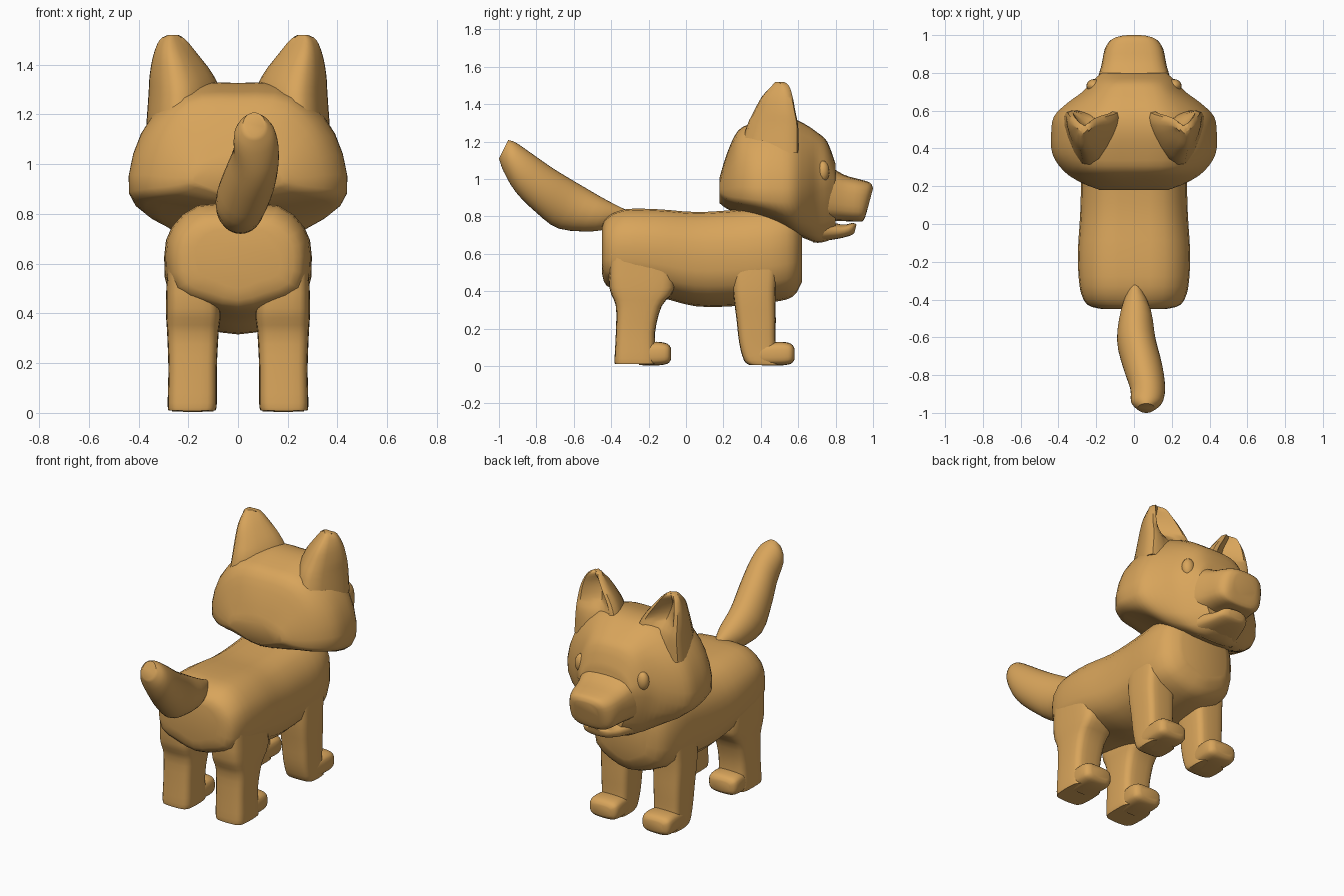
import bpy, bmesh, math
from mathutils import Vector

if "Cube" in bpy.data.objects:
    bpy.data.objects.remove(bpy.data.objects["Cube"])

fur = bpy.data.materials.new("tan fur")
fur.diffuse_color = (0.69, 0.375, 0.105, 1)
fur.use_nodes = True
fur.node_tree.nodes["Principled BSDF"].inputs["Base Color"].default_value = fur.diffuse_color


def spline(a, b, c, d, t):
    # Catmull-Rom: passes through every given point
    return 0.5 * (2 * b + (c - a) * t + (2 * a - 5 * b + 4 * c - d) * t * t
                  + (3 * b - a - 3 * c + d) * t ** 3)


def finish(name, bm):
    bmesh.ops.recalc_face_normals(bm, faces=bm.faces[:])
    me = bpy.data.meshes.new(name)
    bm.to_mesh(me)
    bm.free()
    me.materials.append(fur)
    ob = bpy.data.objects.new(name, me)
    bpy.context.collection.objects.link(ob)
    bpy.ops.object.select_all(action='DESELECT')
    ob.select_set(True)
    bpy.context.view_layer.objects.active = ob
    bpy.ops.object.shade_smooth_by_angle(angle=math.radians(45))
    return ob


def loft(name, rings, around=2, along=3, flip=1):
    rings = [[Vector((p[0] * flip, p[1], p[2])) for p in r] for r in rings]
    smooth = []
    for r in rings:
        n = len(r)
        smooth.append([spline(r[i - 1], r[i], r[(i + 1) % n], r[(i + 2) % n], k / around)
                       for i in range(n) for k in range(around)])
    last = len(smooth) - 1
    fine = []
    for i in range(last):
        q = [smooth[max(0, min(last, i + j))] for j in (-1, 0, 1, 2)]
        for k in range(along):
            fine.append([spline(*p, k / along) for p in zip(*q)])
    fine.append(smooth[-1])
    bm = bmesh.new()
    vs = [[bm.verts.new(p) for p in r] for r in fine]
    n = len(vs[0])
    for a, b in zip(vs, vs[1:]):
        for i in range(n):
            bm.faces.new((a[i], a[(i + 1) % n], b[(i + 1) % n], b[i]))
    bm.faces.new(vs[0])
    bm.faces.new(vs[-1])
    return finish(name, bm)


def mirrored(half):
    # half cross-section from top centre to bottom centre -> full loop
    return half + [(-x, y, z) for x, y, z in half[-2:0:-1]]


def squircle(e, n=16):
    f = lambda v: math.copysign(abs(v) ** e, v)
    return [(f(math.cos(2 * math.pi * i / n)), f(math.sin(2 * math.pi * i / n))) for i in range(n)]


def slanted(sections, e):
    # section: top y, z, bottom y, z, x from, x to
    out = []
    for ty, tz, by, bz, x0, x1 in sections:
        out.append([((x0 + x1) / 2 + u * (x1 - x0) / 2,
                     (ty + by) / 2 + v * (ty - by) / 2,
                     (tz + bz) / 2 + v * (tz - bz) / 2) for u, v in squircle(e)])
    return out


def stacked(sections, e):
    # section: z, x from, x to, y from, y to
    return [[((a + b) / 2 + u * (b - a) / 2, (c + d) / 2 + v * (d - c) / 2, z)
             for u, v in squircle(e)] for z, a, b, c, d in sections]


# Body: y, half width, top, bottom
body = [(-.45, .17, .74, .50), (-.425, .25, .79, .43), (-.33, .288, .835, .40),
        (-.15, .297, .835, .37), (.05, .285, .82, .32), (.25, .28, .83, .32),
        (.45, .28, .85, .34), (.57, .24, .85, .37), (.62, .16, .78, .45)]
loft("body", [mirrored([(0, y, t), (.55 * w, y, t - .005), (.9 * w, y, t - .2 * (t - b)),
                        (w, y, t - .45 * (t - b)), (.92 * w, y, b + .22 * (t - b)),
                        (.5 * w, y, b + .03), (0, y, b)]) for y, w, t, b in body])

# Head: y, half width, top, top half width, widest z, bottom, bottom half width
head = [(.18, .18, 1.01, .10, .93, .87, .12), (.22, .28, 1.14, .14, .91, .84, .18),
        (.28, .37, 1.26, .20, .90, .82, .25), (.37, .43, 1.30, .22, .89, .80, .30),
        (.48, .437, 1.325, .22, .88, .76, .31), (.57, .42, 1.32, .20, .88, .71, .28),
        (.64, .35, 1.29, .17, .90, .68, .22), (.70, .27, 1.25, .15, .93, .66, .17),
        (.755, .22, 1.20, .12, .95, .67, .13), (.80, .17, 1.08, .10, .95, .69, .10)]
loft("head", [mirrored([(0, y, t), (tw, y, t - .02), (.89 * w, y, z + .55 * (t - z)),
                        (w, y, z), (bw, y, b + .035), (0, y, b)])
              for y, w, t, tw, z, b, bw in head], around=3)

# Muzzle and open lower jaw
loft("muzzle", slanted([(.72, 1.10, .72, .77, -.21, .21), (.84, 1.025, .82, .775, -.175, .175),
                        (.93, .998, .92, .772, -.155, .155), (.985, .98, .95, .78, -.125, .125),
                        (1.0, .95, .968, .83, -.08, .08)], .65))
loft("lower_jaw", slanted([(.70, .79, .68, .66, -.17, .17), (.83, .757, .81, .68, -.12, .12),
                           (.89, .765, .88, .698, -.09, .09),
                           (.912, .757, .90, .712, -.05, .05)], .75))

# Tail
loft("tail", slanted([(-.31, .83, -.40, .74, -.03, .04), (-.42, .885, -.50, .72, -.07, .09),
                      (-.55, .96, -.68, .735, -.09, .115), (-.70, 1.05, -.80, .82, -.06, .15),
                      (-.83, 1.14, -.91, .93, -.02, .165), (-.91, 1.195, -.975, 1.04, -.015, .15),
                      (-.95, 1.208, -1.0, 1.11, .02, .11)], 1))

# Paired parts
ear = [(1.14, .07, .37, .60, .30, 0), (1.28, .07, .36, .60, .335, .03),
       (1.36, .10, .355, .585, .37, .08), (1.44, .16, .34, .57, .41, .08),
       (1.50, .21, .315, .55, .46, .03), (1.52, .24, .28, .52, .48, 0)]
hind = [(.01, .09, .28, -.38, -.16), (.04, .085, .283, -.382, -.16), (.18, .085, .28, -.375, -.165),
        (.32, .078, .285, -.375, -.13), (.42, .07, .29, -.41, -.06), (.60, .10, .285, -.41, -.08)]
fore = [(.005, .10, .265, .34, .50), (.03, .095, .27, .31, .49), (.12, .09, .272, .285, .48),
        (.25, .085, .277, .27, .48), (.42, .08, .283, .25, .48), (.62, .10, .27, .25, .50)]


def paw(y0, y1):
    # rounded foot reaching forward
    return slanted([(y0, .12, y0, .005, .10, .27), (y1 - .08, .13, y1 - .08, .003, .085, .28),
                    (y1 - .02, .12, y1 - .02, .012, .09, .275),
                    (y1, .095, y1, .035, .12, .245)], .6)


for side, s in (("right", 1), ("left", -1)):
    rings = []
    for z, a, b, f, k, d in ear:
        w, m = b - a, (a + b) / 2
        rings.append([(a, f - .03, z), (a + .13 * w, f, z), (m, f - d, z), (b - .13 * w, f, z),
                      (b, f - .03, z), (b - .06 * w, (f + k) / 2, z), (m + .2 * w, k, z),
                      (m - .1 * w, k + .01, z), (a + .1 * w, (f + k) / 2, z)])
    loft(side + "_ear", rings, flip=s)
    loft(side + "_hind_leg", stacked(hind, .5), flip=s)
    loft(side + "_front_leg", stacked(fore, .5), flip=s)
    loft(side + "_hind_paw", paw(-.25, -.08), flip=s)
    loft(side + "_front_paw", paw(.38, .58), flip=s)
    # Eye
    bm = bmesh.new()
    bmesh.ops.create_uvsphere(bm, u_segments=16, v_segments=10, radius=1)
    bmesh.ops.scale(bm, verts=bm.verts[:], vec=(.04, .035, .058))
    bmesh.ops.translate(bm, verts=bm.verts[:], vec=(.212 * s, .732, 1.04))
    finish(side + "_eye", bm)
